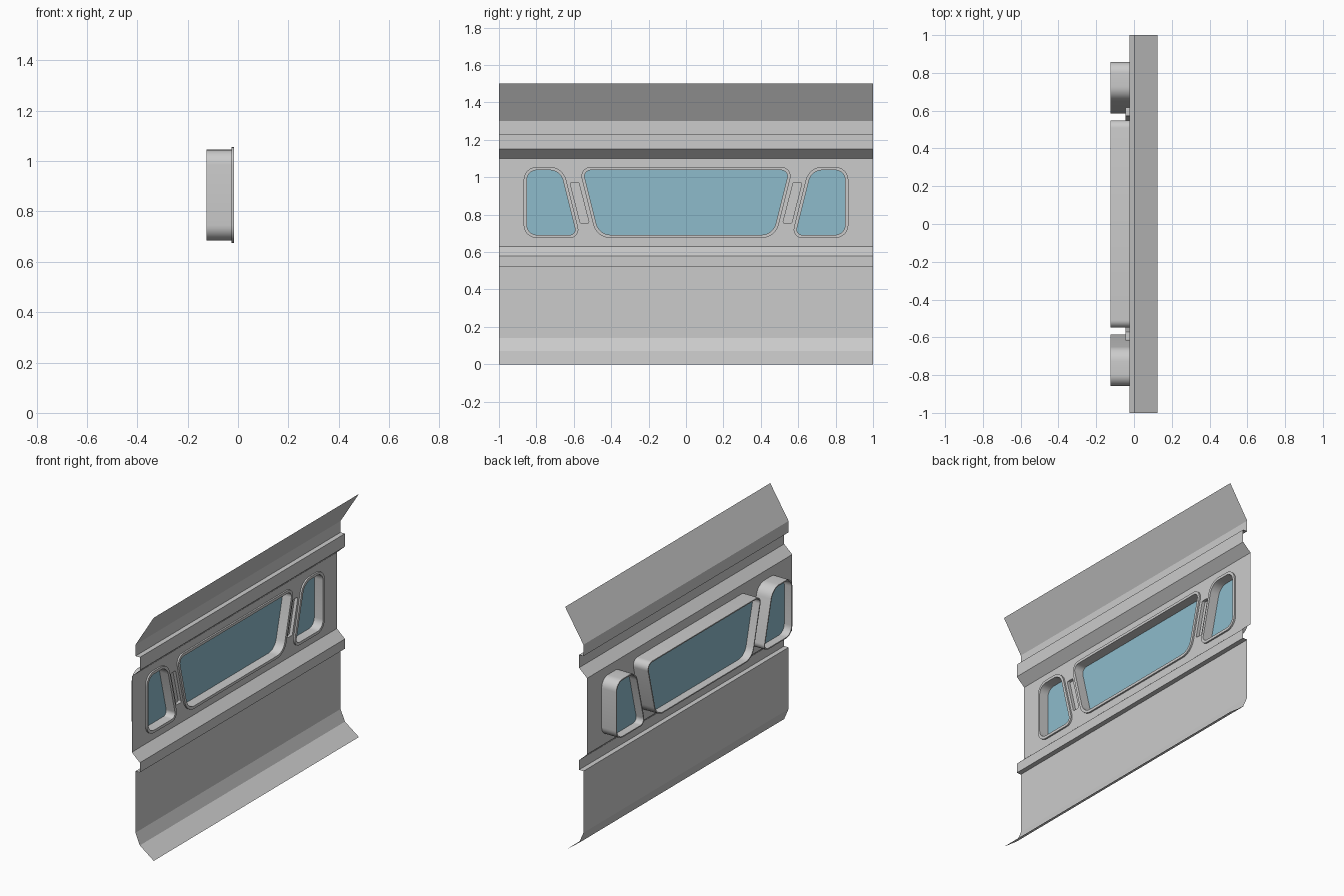
import bpy, bmesh, math
from mathutils import Vector

if "Cube" in bpy.data.objects:
    bpy.data.objects.remove(bpy.data.objects["Cube"])

WALL_X = -0.025


def finish(name, bm, smooth=False, outward=False):
    bmesh.ops.recalc_face_normals(bm, faces=bm.faces[:])
    # open sheets face the +x side
    if outward and sum(f.normal.x * f.calc_area() for f in bm.faces) < 0:
        bmesh.ops.reverse_faces(bm, faces=bm.faces[:])
    me = bpy.data.meshes.new(name)
    bm.to_mesh(me)
    bm.free()
    ob = bpy.data.objects.new(name, me)
    bpy.context.collection.objects.link(ob)
    if smooth:
        bpy.ops.object.select_all(action='DESELECT')
        ob.select_set(True)
        bpy.context.view_layer.objects.active = ob
        bpy.ops.object.shade_smooth_by_angle(angle=math.radians(30))
    return ob


def rounded(corners, inset=0.0, side=1, n=8):
    """Rounded outline from counter-clockwise (y, z, radius) corners."""
    pts = []
    for i, (y, z, r) in enumerate(corners):
        p = Vector((y, z))
        a = (p - Vector(corners[i - 1][:2])).normalized()
        b = (Vector(corners[(i + 1) % len(corners)][:2]) - p).normalized()
        na, nb = Vector((a.y, -a.x)), Vector((b.y, -b.x))
        centre = p - (na + nb) * (r / (1 + na.dot(nb)))
        start = math.atan2(na.y, na.x)
        turn = math.atan2(a.x * b.y - a.y * b.x, a.dot(b))
        for k in range(n + 1):
            t = start + turn * k / n
            q = centre + Vector((math.cos(t), math.sin(t))) * (r - inset)
            pts.append((side * q.x, q.y))
    return pts


def add_loop(bm, pts, x):
    return [bm.verts.new((x, y, z)) for y, z in pts]


def bridge(bm, a, b):
    for i in range(len(a)):
        j = (i + 1) % len(a)
        bm.faces.new((a[i], a[j], b[j], b[i]))


# Outlines in (y, z, corner radius)
centre_window = [(-0.478, 0.675, 0.095), (0.478, 0.675, 0.095),
                 (0.573, 1.055, 0.05), (-0.573, 1.055, 0.05)]
side_window = [(0.563, 0.675, 0.045), (0.868, 0.675, 0.07),
               (0.868, 1.055, 0.07), (0.658, 1.055, 0.09)]
slot = [(0.518, 0.755, 0.006), (0.565, 0.755, 0.006),
        (0.62, 0.97, 0.006), (0.573, 0.97, 0.006)]
windows = [("centre", centre_window, 1), ("left", side_window, -1), ("right", side_window, 1)]
RIM = 0.017

# Wall sheet: folded profile with window and slot openings
profile = [(0.125, 0), (0.03, 0.07), (0, 0.14), (0, 0.52), (0.03, 0.52), (0.03, 0.58),
           (WALL_X, 0.63), (WALL_X, 1.10), (0.03, 1.15), (0.03, 1.23), (0, 1.23),
           (0, 1.30), (0.125, 1.50)]
bm = bmesh.new()
rows = [[bm.verts.new((x, y, z)) for y in (-1, 1)] for x, z in profile]
for i, (a, b) in enumerate(zip(rows, rows[1:])):
    if i != 6:
        bm.faces.new((a[0], a[1], b[1], b[0]))
a, b = rows[6], rows[7]
border = [a[0], a[1], b[1], b[0]]
loops = [border]
loops += [add_loop(bm, rounded(c, 0.01, s), WALL_X) for _, c, s in windows]
loops += [add_loop(bm, rounded(slot, 0, s, 3), WALL_X) for s in (-1, 1)]
edges = []
for loop in loops:
    for i, v in enumerate(loop):
        w = loop[(i + 1) % len(loop)]
        edges.append(bm.edges.get((v, w)) or bm.edges.new((v, w)))
bmesh.ops.triangle_fill(bm, use_beauty=True, use_dissolve=False, edges=edges, normal=(1, 0, 0))
finish("wall_panel", bm, outward=True)

# Window frames (front flange plus deep tunnel) and glass
glass_mat = bpy.data.materials.new("glass_blue")
glass_mat.diffuse_color = (0.27, 0.50, 0.60, 1)
glass_mat.use_nodes = True
glass_mat.node_tree.nodes["Principled BSDF"].inputs["Base Color"].default_value = glass_mat.diffuse_color
section = [(0, WALL_X), (0, -0.015), (RIM, -0.015), (RIM, -0.125), (0.01, -0.125), (0.01, WALL_X)]
for name, corners, side in windows:
    bm = bmesh.new()
    rings = [add_loop(bm, rounded(corners, d, side), x) for d, x in section]
    for i in range(len(rings)):
        bridge(bm, rings[i - 1], rings[i])
    finish(name + "_window_frame", bm, smooth=True)

    bm = bmesh.new()
    bm.faces.new(add_loop(bm, rounded(corners, RIM, side), -0.075))
    finish(name + "_window_glass", bm, outward=True).data.materials.append(glass_mat)

# Recessed slots between the windows
for name, side in (("left", -1), ("right", 1)):
    bm = bmesh.new()
    pts = rounded(slot, 0, side, 3)
    front, back = add_loop(bm, pts, WALL_X), add_loop(bm, pts, -0.045)
    bridge(bm, front, back)
    bm.faces.new(back)
    finish(name + "_slot_recess", bm, outward=True)
